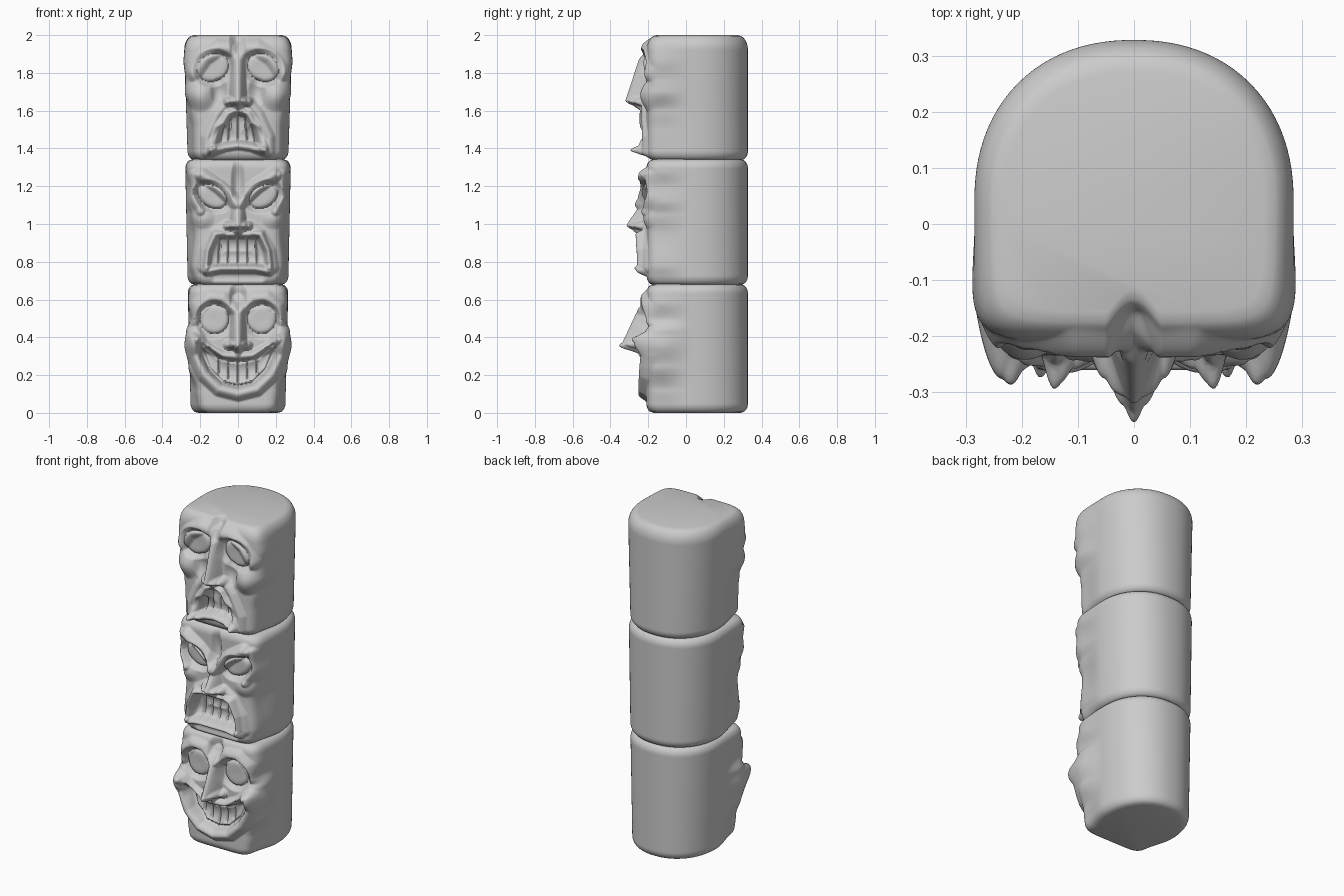
import bpy, math

if "Cube" in bpy.data.objects:
    bpy.data.objects.remove(bpy.data.objects["Cube"])

FRONT, BACK, ROWS = 260, 48, 120     # columns on face half, columns on back half, rows
CY = 0.04                            # centre of the cross-section


def smooth(t):
    t = min(1.0, max(0.0, t))
    return t * t * (3 - 2 * t)


def oval(cx, cz, rx, rz, amt, tilt=0, p=1.5):
    """Elliptical bump (amt > 0) or hollow (amt < 0); p=0.5 gives a dome."""
    c, s = math.cos(math.radians(tilt)), math.sin(math.radians(tilt))
    m = max(rx, rz)

    def f(x, z):
        dx, dz = x - cx, z - cz
        if abs(dx) > m or abs(dz) > m:
            return 0.0
        k = 1 - ((dx * c + dz * s) / rx) ** 2 - ((dz * c - dx * s) / rz) ** 2
        return amt * k ** p if k > 0 else 0.0
    return f


def stroke(pts, r, amt, p=1.4):
    """Ridge or groove along a path; r and amt may taper from start to end."""
    r0, r1 = r if isinstance(r, tuple) else (r, r)
    a0, a1 = amt if isinstance(amt, tuple) else (amt, amt)
    m, n = max(r0, r1), len(pts) - 1
    lo_x, hi_x = min(q[0] for q in pts) - m, max(q[0] for q in pts) + m
    lo_z, hi_z = min(q[1] for q in pts) - m, max(q[1] for q in pts) + m

    def f(x, z):
        if not (lo_x < x < hi_x and lo_z < z < hi_z):
            return 0.0
        best, u = 9.0, 0.0
        for i in range(n):
            (ax, az), (bx, bz) = pts[i], pts[i + 1]
            ex, ez = bx - ax, bz - az
            t = ((x - ax) * ex + (z - az) * ez) / (ex * ex + ez * ez)
            t = min(1.0, max(0.0, t))
            k = (i + t) / n
            d = math.hypot(x - ax - ex * t, z - az - ez * t) / (r0 + (r1 - r0) * k)
            if d < best:
                best, u = d, k
        return (a0 + (a1 - a0) * u) * (1 - best * best) ** p if best < 1 else 0.0
    return f


def eye(x, z, rx, rz, tilt=0):
    return [oval(x, z, rx + .03, rz + .03, -.06, tilt, 1),
            oval(x, z, rx, rz, .05, tilt, .5)]


def nose(top, tip, amt):
    return [stroke([(0, top), (0, tip)], (.035, .052), (.02, amt)),
            oval(.048, tip - .005, .035, .032, .045)]


def teeth(lines):
    return [stroke([(x0, z0), (x1, z1)], .009, -.018) for x0, z0, x1, z1 in lines]


def lerp_profile(prof, z):
    if z <= prof[0][0]:
        return prof[0][1]
    for (za, wa), (zb, wb) in zip(prof, prof[1:]):
        if z <= zb:
            return wa + (wb - wa) * smooth((z - za) / (zb - za))
    return prof[-1][1]


def block(name, z0, z1, back_w, face_w, features, top_round=.05, top_inset=.04):
    """Rounded log section whose front is carved by the features (mirrored in x)."""
    angles = [math.pi * i / BACK for i in range(BACK)]
    angles += [math.pi + math.pi * i / FRONT for i in range(FRONT)]
    outline = []
    for a in angles:
        c, s = math.cos(a), math.sin(a)
        n = 7 if s < 0 else 2.2
        r = (abs(c) ** n + abs(s) ** n) ** (-1 / n)
        outline.append((r * c, r * s))
    verts, faces, N = [], [], len(outline)
    for j in range(ROWS + 1):
        t = j / ROWS
        z = z0 + (z1 - z0) * t
        up = t > .5
        R, depth = (top_round, top_inset) if up else (.05, .04)
        q = max(0.0, 1 - (z1 - z if up else z - z0) / R)
        inset = depth * (1 - math.sqrt(max(0.0, 1 - q * q)))
        wb = back_w[0] + (back_w[1] - back_w[0]) * t
        wf = lerp_profile(face_w, z)
        for ux, uy in outline:
            w = wb + (wf - wb) * smooth(-uy / .75)
            x = ux * (w - inset)
            y = CY + uy * ((.25 if uy < 0 else .288) - inset)
            k = smooth((-uy - .55) / .3)
            if k > 0:
                ax = abs(x)
                y -= k * sum(f(ax, z) for f in features)
            verts.append((x, y, z))
    for j in range(ROWS):
        for i in range(N):
            a, b = j * N + i, j * N + (i + 1) % N
            faces.append((a, b, b + N, a + N))
    faces.append(tuple(reversed(range(N))))
    faces.append(tuple(range(ROWS * N, ROWS * N + N)))
    me = bpy.data.meshes.new(name)
    me.from_pydata(verts, [], faces)
    me.update()
    ob = bpy.data.objects.new(name, me)
    bpy.context.collection.objects.link(ob)
    bpy.ops.object.select_all(action='DESELECT')
    ob.select_set(True)
    bpy.context.view_layer.objects.active = ob
    bpy.ops.object.shade_smooth_by_angle(angle=math.radians(70))


# Bottom block: grinning face
happy = eye(.125, .495, .075, .075) + nose(.6, .365, .13) + [
    oval(0, .62, .05, .09, -.04),                                                  # brow notch
    stroke([(.04, .56), (.08, .605), (.15, .61), (.21, .56), (.235, .5)], .045, .03),  # brow
    oval(0, .335, .026, .04, .03),                                                 # nose tip
    oval(.235, .38, .07, .08, .035),                                               # cheek
    stroke([(0, .1), (.1, .125), (.18, .2), (.235, .31), (.24, .39)], .042, .042),  # lower lip
    stroke([(0, .3), (.08, .305), (.15, .34), (.205, .39)], .03, .032),            # upper lip
    stroke([(0, .21), (.09, .23), (.16, .3)], (.08, .05), -.035, 1),               # mouth
    stroke([(0, .14), (.08, .16), (.15, .23), (.195, .34)], .013, -.02),
    stroke([(0, .27), (.1, .29), (.185, .36)], .013, -.016),
] + teeth([(0, .27, 0, .16), (.05, .275, .05, .18), (.1, .29, .1, .21)])
block("grinning_block", 0, .682, (.25, .267),
      [(.03, .215), (.12, .225), (.25, .265), (.36, .287), (.43, .278),
       (.5, .25), (.58, .265), (.65, .26)], happy)

# Middle block: angry face
angry = eye(.135, 1.145, .08, .055, 30) + nose(1.12, .995, .105) + [
    oval(0, 1.22, .04, .14, -.03),                                                 # forehead groove
    stroke([(.015, 1.12), (.1, 1.2), (.19, 1.26)], .045, .045),                    # brow
    stroke([(.235, 1.26), (.245, 1.15), (.2, 1.07)], .03, .025),                   # eye rim
    oval(.19, 1.03, .07, .06, .02),                                                # cheek
    stroke([(.06, .99), (.12, .95), (.17, .86), (.185, .77)], .035, .022),         # cheek fold
    stroke([(0, .945), (.12, .945), (.155, .86), (.165, .78)], .025, .035),        # upper lip
    stroke([(0, .765), (.09, .765), (.165, .75)], .03, .05),                       # lower lip
    stroke([(0, .88), (.08, .88), (.1, .83), (0, .83)], .06, -.035, 1),            # mouth
    stroke([(0, .72), (.12, .72)], .03, -.015),                                    # chin crease
] + teeth([(0, .925, 0, .79), (.05, .925, .052, .79), (.095, .92, .103, .79)])
block("angry_block", .677, 1.343, (.266, .28),
      [(.7, .235), (.78, .25), (.95, .237), (1.05, .25), (1.12, .265),
       (1.2, .258), (1.28, .273)], angry)

# Top block: sad face
sad = eye(.133, 1.827, .085, .07, -25) + nose(1.93, 1.655, .11) + [
    oval(0, 1.97, .05, .1, -.045),                                                 # brow notch
    stroke([(.045, 1.93), (.1, 1.935), (.18, 1.88), (.235, 1.8)], .05, .028),      # brow
    oval(.2, 1.68, .08, .09, .035),                                                # cheek
    oval(.1, 1.7, .05, .08, -.025),                                                # hollow by nose
    stroke([(.06, 1.64), (.11, 1.58), (.165, 1.46), (.165, 1.38)], .035, .025),    # cheek fold
    stroke([(0, 1.6), (.05, 1.585), (.1, 1.51), (.138, 1.4)], .028, .035),         # upper lip
    stroke([(0, 1.42), (.07, 1.41), (.138, 1.385)], .03, .048),                    # lower lip
    stroke([(0, 1.53), (0, 1.47), (.07, 1.46)], .07, -.035, 1),                    # mouth
] + teeth([(0, 1.575, 0, 1.44), (.042, 1.56, .05, 1.44), (.075, 1.52, .092, 1.43)])
block("sad_block", 1.337, 2.0, (.266, .287),
      [(1.36, .24), (1.5, .242), (1.6, .252), (1.7, .283), (1.77, .28),
       (1.86, .29), (1.95, .283)], sad, .08, .055)
